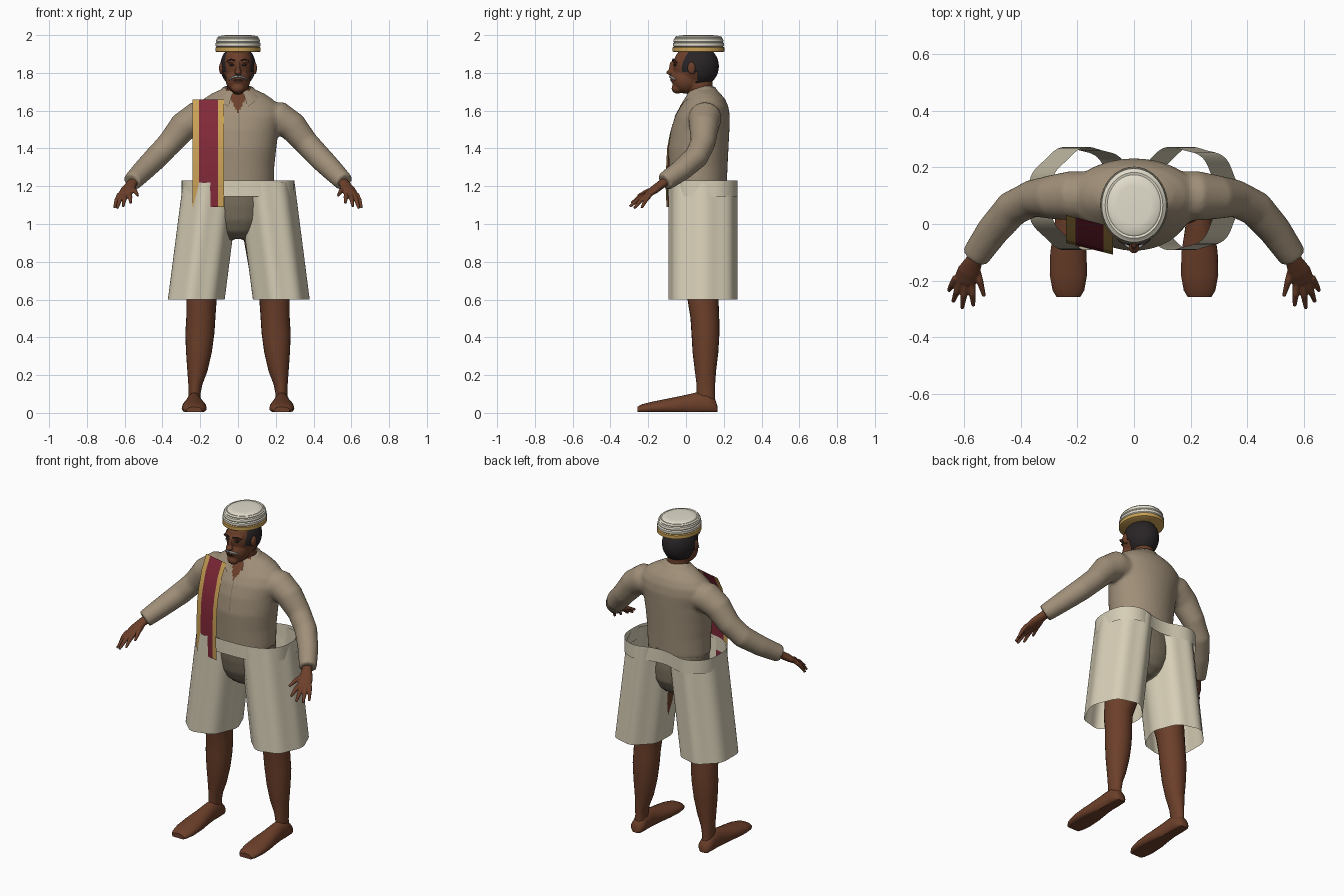
import bpy, bmesh, math
from mathutils import Vector as V
from mathutils.bvhtree import BVHTree

if "Cube" in bpy.data.objects:
    bpy.data.objects.remove(bpy.data.objects["Cube"])


def material(name, r, g, b):
    m = bpy.data.materials.new(name)
    m.use_nodes = True
    m.diffuse_color = (r, g, b, 1)
    bsdf = m.node_tree.nodes["Principled BSDF"]
    bsdf.inputs["Base Color"].default_value = (r, g, b, 1)
    bsdf.inputs["Roughness"].default_value = 0.8
    return m


SKIN = material("brown skin", .15, .05, .023)
SHIRT = material("taupe shirt", .35, .275, .19)
SHORTS = material("dark taupe", .2, .165, .115)
CLOTH = material("cream cloth", .68, .62, .47)
HAT = material("pale cream", .76, .72, .6)
GOLD = material("gold trim", .58, .35, .09)
RED = material("deep red", .22, .022, .04)
HAIR = material("black hair", .022, .018, .02)
GREY = material("grey whiskers", .32, .32, .32)


def make(name, bm, *mats, angle=50):
    bmesh.ops.recalc_face_normals(bm, faces=bm.faces)
    me = bpy.data.meshes.new(name)
    bm.to_mesh(me)
    bm.free()
    ob = bpy.data.objects.new(name, me)
    bpy.context.collection.objects.link(ob)
    for m in mats:
        me.materials.append(m)
    smooth(ob, angle)
    return ob


def smooth(ob, angle):
    bpy.ops.object.select_all(action="DESELECT")
    ob.select_set(True)
    bpy.context.view_layer.objects.active = ob
    bpy.ops.object.shade_smooth_by_angle(angle=math.radians(angle))


def skin_rings(bm, rings, closed=True):
    """Bridge rows of points; closed rows get end caps."""
    rows = [[bm.verts.new(p) for p in r] for r in rings]
    n = len(rows[0])
    for a, b in zip(rows, rows[1:]):
        for i in range(n if closed else n - 1):
            j = (i + 1) % n
            bm.faces.new((a[i], a[j], b[j], b[i]))
    return rows


def loft(bm, rings, normal=None, n=24, caps=True, wave=0, folds=7):
    """Elliptical sections: (x, y, z, ru, rv), fixed normal or following the path."""
    pts = [V(r[:3]) for r in rings]
    out = []
    for i, r in enumerate(rings):
        if normal:
            u, w = V((1, 0, 0)), V(normal).cross(V((1, 0, 0)))
        else:
            t = (pts[min(i + 1, len(pts) - 1)] - pts[max(i - 1, 0)]).normalized()
            u = t.cross(V((0, 0, 1))).normalized()
            w = u.cross(t)
        ring = []
        for k in range(n):
            a = math.tau * k / n
            s = 1 + wave * math.cos(folds * a)
            ring.append(pts[i] + s * (u * r[3] * math.cos(a) + w * r[4] * math.sin(a)))
        out.append(ring)
    rows = skin_rings(bm, out)
    if caps:
        bm.faces.new(rows[0])
        bm.faces.new(rows[-1])


def ball(bm, c, r, seg=24):
    res = bmesh.ops.create_uvsphere(bm, u_segments=seg, v_segments=seg // 2, radius=1)
    for v in res["verts"]:
        v.co = V((v.co.x * r[0], v.co.y * r[1], v.co.z * r[2])) + V(c)


def fuse(ob, voxel, steps):
    """Melt overlapping pieces into one smooth skin."""
    m = ob.modifiers.new("fuse", "REMESH")
    m.mode, m.voxel_size = "VOXEL", voxel
    s = ob.modifiers.new("soften", "SMOOTH")
    s.factor, s.iterations = .5, steps
    deps = bpy.context.evaluated_depsgraph_get()
    me = bpy.data.meshes.new_from_object(ob.evaluated_get(deps))
    ob.modifiers.clear()
    ob.data = me
    smooth(ob, 60)


Z = (0, 0, 1)
SIDES = (("left", 1), ("right", -1))

# Shirt: torso and both sleeves fused
bm = bmesh.new()
loft(bm, [(0, cy, z, rx, ry) for z, rx, cy, ry in (
    (1.18, .19, .065, .15), (1.3, .192, .065, .155), (1.4, .203, .065, .16),
    (1.5, .215, .075, .155), (1.57, .235, .087, .145), (1.62, .225, .097, .128),
    (1.66, .185, .103, .105), (1.69, .14, .1, .083), (1.715, .085, .09, .07))], Z, 40)
for _, s in SIDES:
    loft(bm, [(s * x, y, z, r, r) for x, y, z, r in (
        (.15, .1, 1.56, .085), (.22, .1, 1.56, .088), (.29, .095, 1.515, .078),
        (.36, .09, 1.43, .066), (.43, .055, 1.355, .064), (.5, -.025, 1.285, .058),
        (.562, -.115, 1.222, .05))])
shirt = make("shirt", bm, SHIRT, SKIN)
fuse(shirt, .01, 5)
for p in shirt.data.polygons:
    c = p.center
    p.material_index = int(c.y < .05 and abs(c.x) < (c.z - 1.585) * .5)
tree = BVHTree.FromPolygons([v.co for v in shirt.data.vertices],
                            [p.vertices[:] for p in shirt.data.polygons])


def front(x, z, gap):
    return tree.ray_cast(V((x, -1, z)), V((0, 1, 0)))[0] + V((0, -gap, 0))


# Placket seam
bm = bmesh.new()
skin_rings(bm, [[front(x, 1.59 - .02 * i, .002) for x in (.004, .008)] for i in range(10)], False)
make("placket_seam", bm, SHORTS)

# Collar wrapping the neck, dropping to two points in front
bm = bmesh.new()
top, mid, low = [], [], []
for i in range(33):
    a = math.radians(-160 + 10 * i)
    f = max(0, (abs(a) - 1.2) / 1.6)
    sx, sy = math.sin(a), math.cos(a)
    top.append((.068 * sx, .075 + .062 * sy, 1.73 - .03 * f))
    mid.append((.085 * sx, .08 + .075 * sy, 1.725 - .035 * f))
    low.append(((.1 + .05 * f) * sx, .085 + (.087 + .04 * f) * sy, 1.695 - .075 * f * f))
skin_rings(bm, [top, mid, low], False)
make("collar", bm, SHIRT)

# Undershorts
bm = bmesh.new()
loft(bm, [(0, cy, z, rx, ry) for z, rx, cy, ry in (
    (.92, .05, .08, .06), (.96, .12, .08, .11), (1.02, .165, .08, .14),
    (1.1, .185, .075, .15), (1.2, .188, .067, .148))], Z)
for _, s in SIDES:
    loft(bm, [(s * .14, .09, .88, .095, .1), (s * .115, .09, 1.03, .1, .115)], Z)
fuse(make("undershorts", bm, SHORTS), .012, 4)

for side, s in SIDES:
    # Bare leg and foot
    bm = bmesh.new()
    loft(bm, [(s * x, y, z, rx, ry) for z, x, y, rx, ry in (
        (.03, .23, .108, .032, .048), (.1, .23, .105, .031, .048),
        (.15, .226, .105, .037, .049), (.22, .215, .103, .053, .056),
        (.32, .207, .103, .068, .068), (.42, .202, .103, .077, .074),
        (.5, .197, .1, .077, .076), (.6, .193, .09, .08, .082),
        (.75, .16, .09, .1, .095), (.95, .125, .09, .1, .1))], Z)
    make(side + "_leg", bm, SKIN)
    bm = bmesh.new()
    loft(bm, [(s * .232, y, h * .45, w, h * .62) for y, w, h in (
        (.168, .02, .03), (.155, .038, .065), (.11, .042, .1), (.05, .042, .1),
        (-.02, .052, .085), (-.1, .064, .07), (-.18, .066, .055),
        (-.235, .056, .042), (-.258, .042, .03))], (0, -1, 0))
    for v in bm.verts:
        v.co.z = max(v.co.z, .004)
    make(side + "_foot", bm, SKIN)

    # Wide open trouser tube with soft folds
    bm = bmesh.new()
    loft(bm, [(s * (.225 - .08 * k / 4), .09, .6 + .155 * k, .15, .18) for k in range(5)],
         Z, 84, False, .03)
    make(side + "_trouser_leg", bm, CLOTH)

    # Hand: palm, fingers and thumb
    bm = bmesh.new()
    loft(bm, [(s * x, y, z, a, b) for x, y, z, a, b in (
        (.54, -.085, 1.24, .028, .024), (.565, -.13, 1.21, .03, .023),
        (.585, -.17, 1.18, .041, .021), (.6, -.205, 1.155, .04, .015))], n=16)
    for base, tip in (((.628, -.19, 1.155), (.655, -.235, 1.085)),
                      ((.612, -.2, 1.155), (.64, -.275, 1.083)),
                      ((.595, -.205, 1.155), (.608, -.298, 1.092)),
                      ((.575, -.205, 1.158), (.568, -.29, 1.11)),
                      ((.56, -.15, 1.185), (.53, -.255, 1.15))):
        a, b = V(base), V(tip)
        loft(bm, [(s * p.x, p.y, p.z + h, r, r) for p, h, r in (
            (a, 0, .014), (a.lerp(b, .5), .008, .0125), (b, 0, .007))], n=10)
    fuse(make(side + "_hand", bm, SKIN), .004, 2)

# Waistband, dipping inward at the middle of the back
bm = bmesh.new()
rows = []
for z in (1.145, 1.23):
    row = []
    for k in range(64):
        a = math.tau * k / 64
        c, d = math.cos(a), math.sin(a)
        y = .1 + .2 * math.copysign(abs(d) ** .7, d)
        if d > 0:
            y -= .06 * math.exp(-(c / .35) ** 2)
        row.append((.3 * math.copysign(abs(c) ** .8, c), y, z))
    rows.append(row)
skin_rings(bm, rows)
make("waistband", bm, CLOTH)

# Shoulder sash with gold borders
bm = bmesh.new()
skin_rings(bm, [[(x, y + (-.075 - x) * .25, z) for x in (-.24, -.207, -.107, -.075)]
                for y, z in ((-.01, 1.66), (-.055, 1.58), (-.085, 1.48), (-.1, 1.4),
                             (-.105, 1.3), (-.108, 1.2), (-.103, 1.09))], False)
sash = make("sash", bm, RED, GOLD)
for p in sash.data.polygons:
    p.material_index = int(abs(p.center.x + .157) > .051)

# Head and neck
bm = bmesh.new()
for c, r in (((0, .045, 1.84), (.083, .113, .11)), ((0, .0, 1.765), (.066, .075, .075)),
             ((0, -.045, 1.718), (.036, .032, .028)), ((0, -.085, 1.803), (.02, .02, .014)),
             ((0, -.074, 1.83), (.011, .016, .035)), ((0, -.062, 1.768), (.034, .022, .022)),
             ((.032, -.052, 1.862), (.03, .018, .01)), ((-.032, -.052, 1.862), (.03, .018, .01)),
             ((.088, .03, 1.825), (.013, .022, .034)), ((-.088, .03, 1.825), (.013, .022, .034))):
    ball(bm, c, r)
loft(bm, [(0, .085, 1.6, .068, .068), (0, .078, 1.7, .06, .064), (0, .07, 1.8, .06, .068)], Z)
fuse(make("head", bm, SKIN), .006, 3)

# Hair shell, open at the face and around the nape
bm = bmesh.new()
ball(bm, (0, .06, 1.835), (.094, .114, .112), 48)
bmesh.ops.delete(bm, geom=[f for f in bm.faces if (lambda c: c.z < 1.75 or c.y < (
    -.035 if c.z > 1.8 else .055))(f.calc_center_median())], context="FACES")
make("hair", bm, HAIR)

# Eyes, brows, mouth and moustache
for side, s in SIDES:
    bm = bmesh.new()
    ball(bm, (s * .032, -.058, 1.842), (.014, .009, .006), 12)
    make(side + "_eye", bm, HAIR)
    bm = bmesh.new()
    loft(bm, [(s * x, y, z, .004, .004) for x, y, z in (
        (.014, -.07, 1.865), (.035, -.069, 1.872), (.055, -.056, 1.864))], n=8)
    make(side + "_brow", bm, HAIR)
    bm = bmesh.new()
    loft(bm, [(s * x, y, z, .005, r) for x, y, z, r in (
        (0, -.086, 1.781, .006), (.02, -.08, 1.779, .006), (.036, -.067, 1.772, .005),
        (.046, -.057, 1.762, .003))], n=8)
    make(side + "_moustache", bm, GREY)
bm = bmesh.new()
ball(bm, (0, -.08, 1.762), (.022, .006, .003), 12)
make("mouth", bm, HAIR)

# Round stacked cap with a gold rim
bm = bmesh.new()
loft(bm, [(0, .066, z, .12 * k, .137 * k) for z, k in (
    (1.91, .95), (1.914, 1), (1.934, 1), (1.938, .95), (1.943, .99), (1.957, .99),
    (1.962, .94), (1.967, .97), (1.98, .95), (1.984, .9), (1.988, .91), (1.995, .85),
    (1.993, .79), (1.998, .74), (2, .5), (2, .01))], Z, 40)
cap = make("cap", bm, HAT, GOLD, angle=40)
for p in cap.data.polygons:
    p.material_index = int(p.center.z < 1.937)
